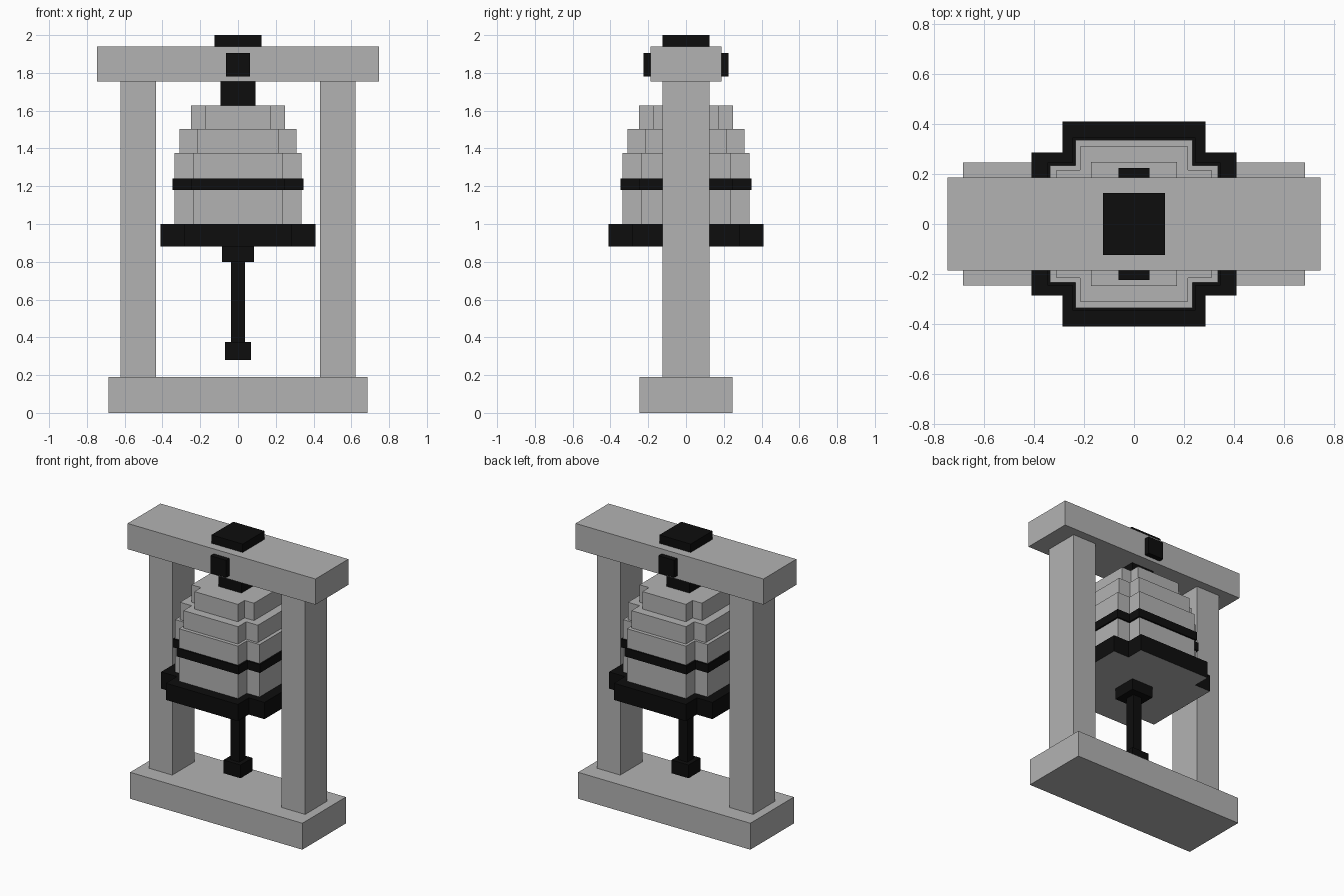
import bpy
import bmesh

if "Cube" in bpy.data.objects:
    bpy.data.objects.remove(bpy.data.objects["Cube"], do_unlink=True)


def make_material(name, colour):
    mat = bpy.data.materials.new(name)
    mat.use_nodes = True
    mat.diffuse_color = colour
    mat.node_tree.nodes["Principled BSDF"].inputs["Base Color"].default_value = colour
    return mat


grey = make_material("stone grey", (0.45, 0.45, 0.45, 1))
black = make_material("iron black", (0.004, 0.004, 0.004, 1))


def prism(name, outline, z0, z1, mat, under=None):
    """Extrude a flat outline from z0 to z1; optionally recolour its underside."""
    bm = bmesh.new()
    base = bm.faces.new([bm.verts.new((x, y, z0)) for x, y in outline])
    top = bmesh.ops.extrude_face_region(bm, geom=[base], use_keep_orig=True)
    moved = [v for v in top["geom"] if isinstance(v, bmesh.types.BMVert)]
    bmesh.ops.translate(bm, verts=moved, vec=(0, 0, z1 - z0))
    bmesh.ops.recalc_face_normals(bm, faces=bm.faces)
    mesh = bpy.data.meshes.new(name)
    mesh.materials.append(mat)
    if under:
        mesh.materials.append(under)
        for f in bm.faces:
            f.material_index = 1 if f.normal.z < -0.5 else 0
    bm.to_mesh(mesh)
    bm.free()
    obj = bpy.data.objects.new(name, mesh)
    bpy.context.collection.objects.link(obj)
    return obj


def box(name, x0, x1, y0, y1, z0, z1, mat):
    return prism(name, [(x0, y0), (x1, y0), (x1, y1), (x0, y1)], z0, z1, mat)


def block(name, hx, hy, z0, z1, mat):
    return box(name, -hx, hx, -hy, hy, z0, z1, mat)


def cross(name, a, b, z0, z1, mat, under=None):
    """Square with notched corners: reach a, arm half width b."""
    outline = [(-b, -a), (b, -a), (b, -b), (a, -b), (a, b), (b, b),
               (b, a), (-b, a), (-b, b), (-a, b), (-a, -b), (-b, -b)]
    return prism(name, outline, z0, z1, mat, under)


# Frame
block("base", 0.685, 0.247, 0, 0.19, grey)
block("top_beam", 0.747, 0.187, 1.755, 1.94, grey)
box("left_post", 0.435, 0.622, -0.125, 0.125, 0.19, 1.755, grey)
box("right_post", -0.622, -0.435, -0.125, 0.125, 0.19, 1.755, grey)

# Iron fittings on the beam
block("cap_plate", 0.124, 0.124, 1.94, 2.0, black)
box("front_bolt", -0.0625, 0.0625, -0.224, -0.187, 1.78, 1.905, black)
box("back_bolt", -0.0625, 0.0625, 0.187, 0.224, 1.78, 1.905, black)

# Stepped bell
cross("bell_rim", 0.411, 0.286, 0.88, 1.0, black, under=grey)
cross("bell_body", 0.336, 0.235, 1.0, 1.377, grey)
cross("bell_band", 0.347, 0.247, 1.18, 1.24, black)
cross("bell_shoulder", 0.31, 0.217, 1.377, 1.502, grey)
cross("bell_crown", 0.248, 0.173, 1.502, 1.627, grey)
block("hanger", 0.092, 0.092, 1.627, 1.755, black)

# Clapper
block("clapper_mount", 0.086, 0.086, 0.80, 0.88, black)
block("clapper_rod", 0.036, 0.036, 0.375, 0.80, black)
block("clapper_head", 0.068, 0.068, 0.28, 0.375, black)
